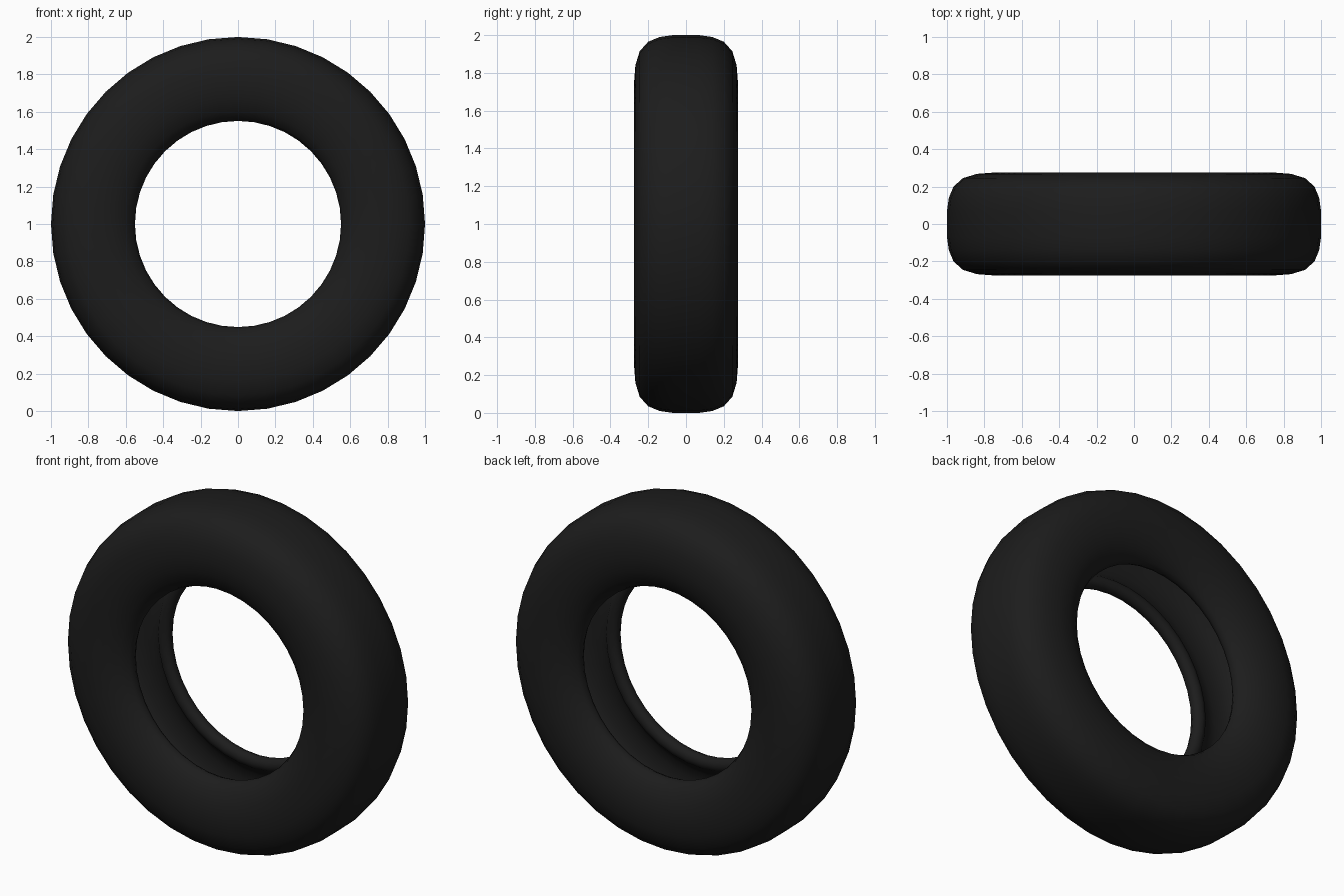
import bpy, bmesh, math

if "Cube" in bpy.data.objects:
    bpy.data.objects.remove(bpy.data.objects["Cube"])

SEGMENTS = 40
CENTRE_Z = 1.0

# Half cross-section as (y, radius): tread, shoulder, sidewall, rolled bead, hollow inside
half = [(0.07, 1.0), (0.14, 0.99), (0.20, 0.965), (0.245, 0.915), (0.268, 0.84),
        (0.275, 0.75), (0.262, 0.67), (0.235, 0.605), (0.20, 0.565), (0.17, 0.551),
        (0.145, 0.562), (0.132, 0.59), (0.145, 0.62), (0.18, 0.65), (0.21, 0.69),
        (0.225, 0.75), (0.222, 0.83), (0.20, 0.89), (0.15, 0.935), (0.07, 0.95)]
profile = half + [(-y, r) for y, r in reversed(half)]

rubber = bpy.data.materials.new("black rubber")
rubber.diffuse_color = (0.012, 0.012, 0.012, 1)
rubber.use_nodes = True
rubber.node_tree.nodes["Principled BSDF"].inputs["Base Color"].default_value = rubber.diffuse_color

# Tyre: closed cross-section revolved around the y axis
bm = bmesh.new()
rings = []
for i in range(SEGMENTS):
    a = 2 * math.pi * i / SEGMENTS
    rings.append([bm.verts.new((r * math.cos(a), y, CENTRE_Z + r * math.sin(a)))
                  for y, r in profile])
n = len(profile)
for i in range(SEGMENTS):
    a, b = rings[i], rings[(i + 1) % SEGMENTS]
    for j in range(n):
        k = (j + 1) % n
        bm.faces.new((a[j], a[k], b[k], b[j]))
bmesh.ops.recalc_face_normals(bm, faces=bm.faces)

mesh = bpy.data.meshes.new("tyre")
bm.to_mesh(mesh)
bm.free()
mesh.materials.append(rubber)
tyre = bpy.data.objects.new("tyre", mesh)
bpy.context.collection.objects.link(tyre)
bpy.context.view_layer.objects.active = tyre
tyre.select_set(True)
bpy.ops.object.shade_smooth_by_angle(angle=math.radians(60))
